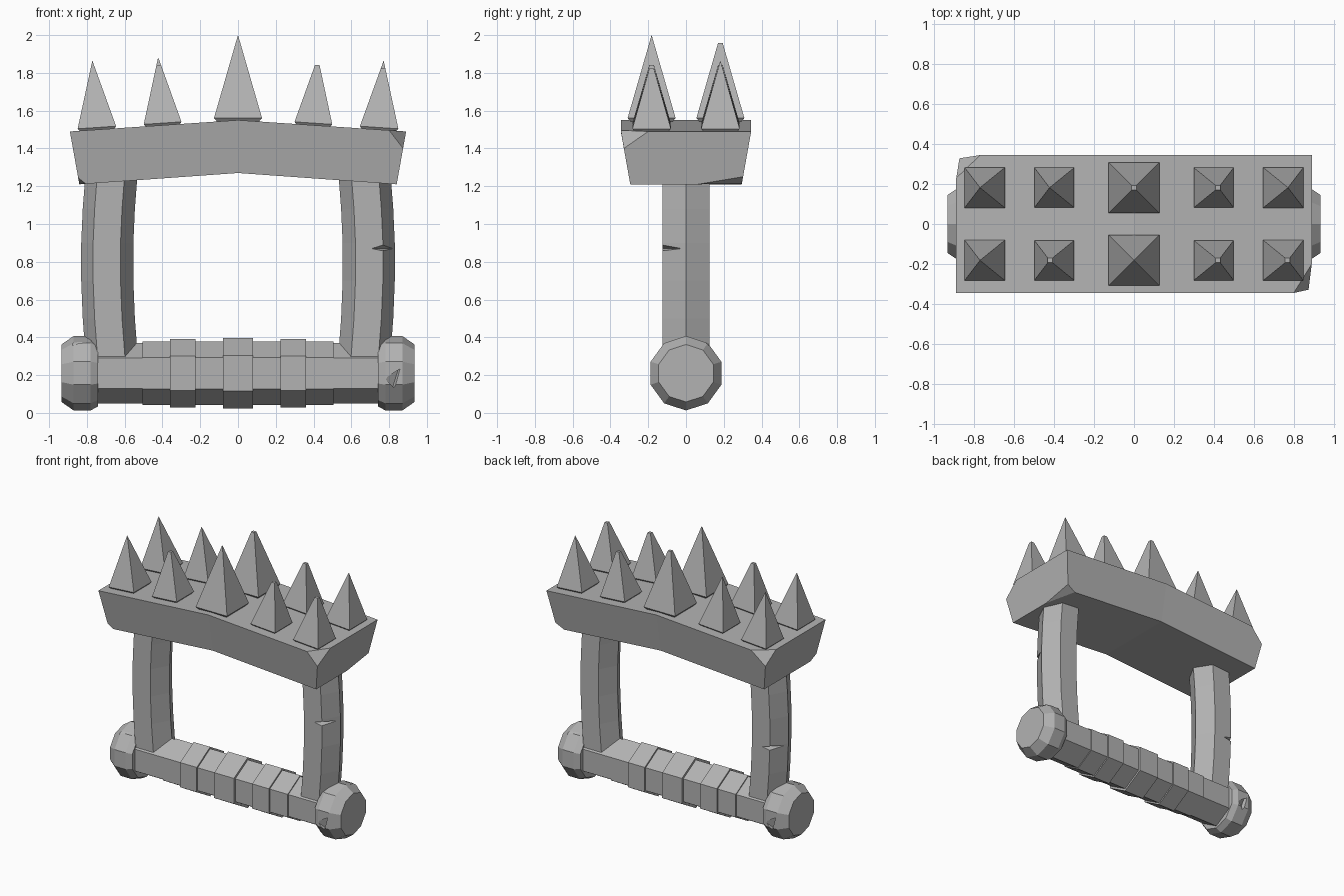
import bpy, bmesh
from math import sin, cos, pi, atan2
from mathutils import Vector, Matrix

if "Cube" in bpy.data.objects:
    bpy.data.objects.remove(bpy.data.objects["Cube"])

grey = bpy.data.materials.new("stone_grey")
grey.use_nodes = True
COLOUR = (0.45, 0.45, 0.45, 1)
grey.diffuse_color = COLOUR
grey.node_tree.nodes["Principled BSDF"].inputs["Base Color"].default_value = COLOUR


def finish(name, bm):
    bmesh.ops.recalc_face_normals(bm, faces=bm.faces)
    mesh = bpy.data.meshes.new(name)
    bm.to_mesh(mesh)
    bm.free()
    mesh.materials.append(grey)
    obj = bpy.data.objects.new(name, mesh)
    bpy.context.collection.objects.link(obj)
    return obj


def loft(bm, rings):
    """Skin a list of equal-sized point rings and cap both ends."""
    loops = [[bm.verts.new(p) for p in ring] for ring in rings]
    n = len(loops[0])
    for a, b in zip(loops, loops[1:]):
        for i in range(n):
            j = (i + 1) % n
            bm.faces.new((a[i], a[j], b[j], b[i]))
    bm.faces.new(loops[0])
    bm.faces.new(loops[-1])


def ring_x(x, r, sides, z=0.21):
    """Regular polygon around the x axis with one corner on top."""
    turn = [pi / 2 + 2 * pi * i / sides for i in range(sides)]
    return [(x, r * cos(t), z + r * sin(t)) for t in turn]


def gouge(obj, points):
    """Cut a small tetrahedral nick out of a part."""
    bm = bmesh.new()
    for p in points:
        bm.verts.new(p)
    bmesh.ops.convex_hull(bm, input=bm.verts)
    cutter = finish("nick_cutter", bm)
    cutter.hide_render = True
    mod = obj.modifiers.new("nick", 'BOOLEAN')
    mod.operation = 'DIFFERENCE'
    mod.solver = 'EXACT'
    mod.object = cutter
    bpy.context.view_layer.objects.active = obj
    bpy.ops.object.modifier_apply(modifier=mod.name)
    bpy.data.objects.remove(cutter)


def spin(points, side):
    """Turn points half way round the z axis for the other side."""
    return [(side * x, side * y, z) for x, y, z in points]


# Bent head block, tapering downwards
bm = bmesh.new()
rings = []
for x_top, x_low, drop in ((-0.89, -0.84, 0.06), (0, 0, 0), (0.89, 0.84, 0.06)):
    top, low = 1.55 - drop, 1.27 - drop
    rings.append([(x_top, -0.345, top), (x_top, 0.345, top),
                  (x_low, 0.295, low), (x_low, -0.295, low)])
loft(bm, rings)

# Chipped corners of the head block
chips = [
    [(0.80, -0.345, 1.496), (0.89, -0.2, 1.49), (0.874, -0.329, 1.40)],
    [(-0.77, 0.345, 1.498), (-0.89, 0.23, 1.49), (-0.874, 0.329, 1.40)],
    [(-0.805, -0.295, 1.212), (-0.84, -0.24, 1.21), (-0.846, -0.301, 1.245)],
    [(0.78, 0.295, 1.214), (0.84, 0.06, 1.21), (0.847, 0.302, 1.25)],
]
for a, b, c in chips:
    a, b, c = Vector(a), Vector(b), Vector(c)
    normal = (b - a).cross(c - a).normalized()
    if normal.dot(Vector((0, 0, 1.38)) - a) > 0:
        normal = -normal
    cut = bmesh.ops.bisect_plane(bm, geom=bm.verts[:] + bm.edges[:] + bm.faces[:],
                                 plane_co=a, plane_no=normal, clear_outer=True)
    rim = [e for e in cut["geom_cut"] if isinstance(e, bmesh.types.BMEdge)]
    bmesh.ops.holes_fill(bm, edges=rim)
finish("head_block", bm)

# Two rows of square spikes with an undercut foot, some with blunt tips
slope = atan2(0.06, 0.89)
blunt = {(0, 1), (1, 1), (1, -1), (2, -1), (-1, -1)}
sizes = {0: (0, 0.127, 0.44), 1: (0.398, 0.1, 0.35), 2: (0.746, 0.102, 0.355)}
for col in range(-2, 3):
    side = (col > 0) - (col < 0)
    x, half, tall = sizes[abs(col)]
    for row in (-1, 1):
        tip = 0.012 if (col, row) in blunt else 0.001
        top = tall * (1 - tip / half)
        bm = bmesh.new()
        layers = ((half - 0.022, -0.02), (half - 0.015, 0), (half, 0.018), (tip, top + 0.018))
        loft(bm, [[(-r, -r, z), (r, -r, z), (r, r, z), (-r, r, z)] for r, z in layers])
        place = Matrix.Translation((side * x, row * 0.182, 1.543 - x * 0.067))
        bm.transform(place @ Matrix.Rotation(side * slope, 4, 'Y'))
        finish("spike", bm)

# Six-sided posts bowing outwards
for side, label in ((1, "left"), (-1, "right")):
    bm = bmesh.new()
    rings = []
    for z, x in ((0.25, 0.665), (0.5, 0.684), (0.7, 0.692), (0.9, 0.692), (1.08, 0.684), (1.26, 0.67)):
        section = ((0.138, 0), (0.075, 0.125), (-0.07, 0.125),
                   (-0.138, 0), (-0.07, -0.125), (0.075, -0.125))
        rings.append([(side * (x + dx), dy, z) for dx, dy in section])
    loft(bm, rings)
    post = finish(label + "_post", bm)
    level = 0.87 if side > 0 else 0.69
    gouge(post, spin([(0.705, -0.127, level), (0.832, -0.01, level),
                      (0.85, -0.2, level + 0.07), (0.85, -0.2, level - 0.045)], side))

# Ribbed hexagonal grip
ribs = ((-0.76, -0.505, 0.16), (-0.505, -0.36, 0.168), (-0.36, -0.225, 0.181),
        (-0.225, -0.08, 0.168), (-0.08, 0.08, 0.186), (0.08, 0.225, 0.168),
        (0.225, 0.36, 0.181), (0.36, 0.505, 0.168), (0.505, 0.76, 0.16))
bm = bmesh.new()
for start, end, r in ribs:
    loft(bm, [ring_x(start, r, 6), ring_x(end, r, 6)])
finish("grip", bm)

# Faceted end knobs with nicks
for side, label in ((1, "left"), (-1, "right")):
    bm = bmesh.new()
    profile = ((0.74, 0.175), (0.78, 0.197), (0.87, 0.197), (0.935, 0.152))
    loft(bm, [ring_x(side * x, r, 10) for x, r in profile])
    knob = finish(label + "_knob", bm)
    gouge(knob, spin([(0.78, -0.19, 0.18), (0.86, -0.17, 0.27),
                      (0.85, -0.25, 0.10), (0.82, -0.16, 0.14)], side))
    gouge(knob, spin([(0.80, 0.10, 0.37), (0.90, 0.13, 0.35),
                      (0.87, 0.04, 0.44), (0.86, 0.16, 0.44)], side))
